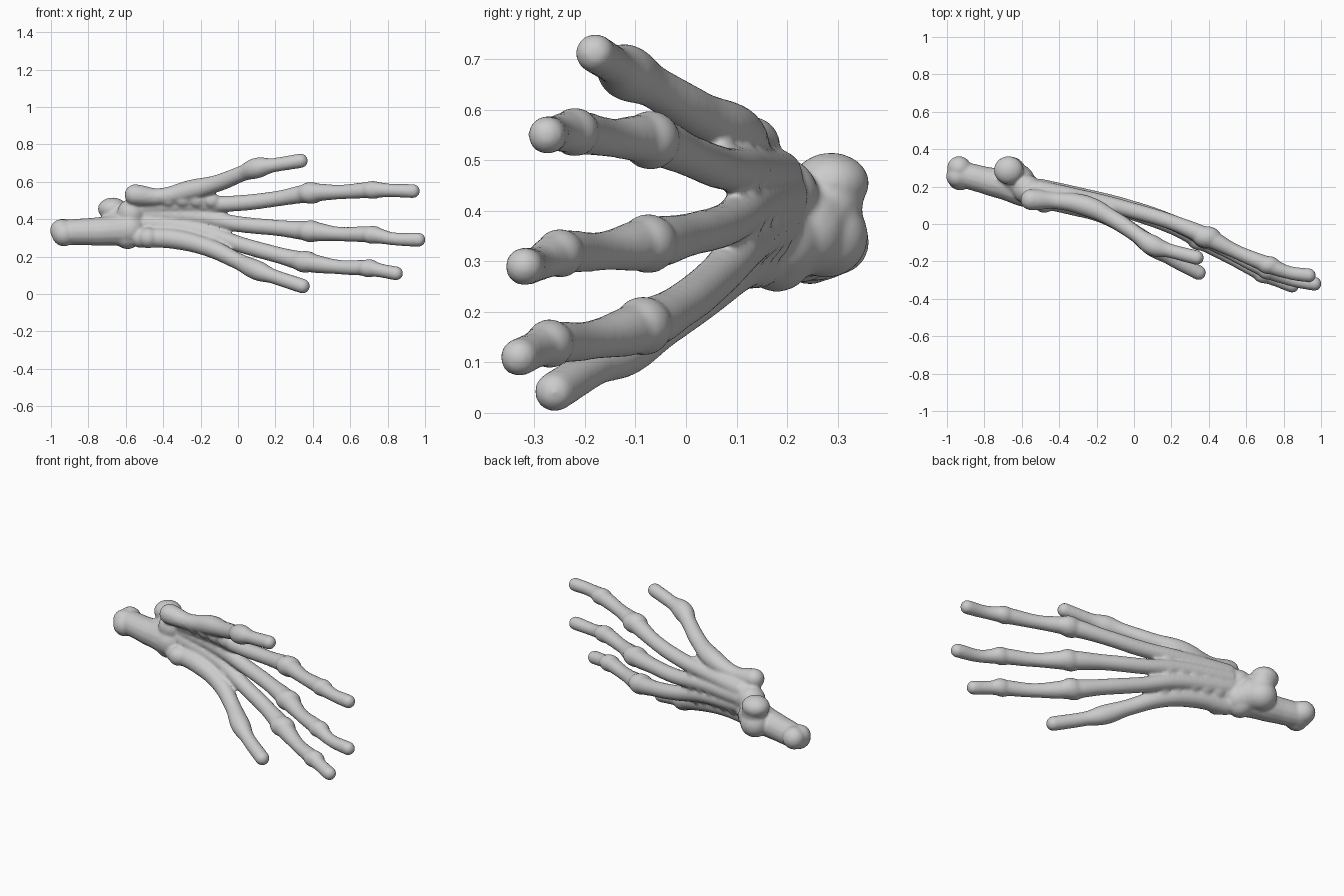
import bpy
import bmesh
from mathutils import Vector, Matrix

cube = bpy.data.objects.get("Cube")
if cube:
    bpy.data.objects.remove(cube, do_unlink=True)

bone = bpy.data.materials.new("bone_grey")
bone.use_nodes = True
colour = (0.6, 0.6, 0.6, 1)
bone.diffuse_color = colour
bone.node_tree.nodes["Principled BSDF"].inputs["Base Color"].default_value = colour

body = bmesh.new()


def add_ball(centre, radius, stretch=(1, 1, 1)):
    """Add one rounded lump to the body."""
    placement = Matrix.Translation(centre) @ Matrix.Diagonal((*stretch, 1))
    bmesh.ops.create_icosphere(body, subdivisions=3, radius=radius, matrix=placement)


def add_bone(points):
    """Sweep a round tube of changing radius along (x, y, z, radius) points."""
    curve = bpy.data.curves.new("bone_path", "CURVE")
    curve.dimensions = "3D"
    curve.bevel_depth = 1
    curve.bevel_resolution = 5
    curve.use_fill_caps = True
    spline = curve.splines.new("BEZIER")
    spline.bezier_points.add(len(points) - 1)
    spline.resolution_u = 10
    spline.radius_interpolation = "EASE"
    for knot, (x, y, z, radius) in zip(spline.bezier_points, points):
        knot.co = (x, y, z)
        knot.radius = radius
        knot.handle_left_type = knot.handle_right_type = "AUTO"
    path = bpy.data.objects.new("bone_path", curve)
    bpy.context.collection.objects.link(path)
    bpy.context.view_layer.update()
    evaluated = path.evaluated_get(bpy.context.evaluated_depsgraph_get())
    mesh = bpy.data.meshes.new_from_object(evaluated)
    body.from_mesh(mesh)
    bpy.data.objects.remove(path, do_unlink=True)
    bpy.data.curves.remove(curve)
    bpy.data.meshes.remove(mesh)
    # Rounded ends
    for x, y, z, radius in (points[0], points[-1]):
        add_ball((x, y, z), radius)


# Thumb, on the upper edge
thumb = [
    (-.55, .13, .53, .057), (-.42, .125, .52, .046), (-.25, .095, .555, .056),
    (-.1, .02, .595, .046), (.02, -.06, .643, .043), (.1, -.115, .673, .056),
    (.2, -.145, .69, .038), (.335, -.18, .712, .039),
]

# Three long fingers, each with two knuckles
index_finger = [
    (-.5, .18, .47, .052), (-.2, .12, .48, .046), (0, .07, .485, .043),
    (.2, .01, .508, .042), (.39, -.07, .54, .05), (.55, -.15, .545, .039),
    (.72, -.22, .556, .044), (.83, -.26, .553, .036), (.935, -.275, .55, .038),
]
middle_finger = [
    (-.5, .19, .43, .052), (-.2, .13, .41, .046), (0, .08, .374, .043),
    (.2, .01, .354, .043), (.39, -.075, .335, .053), (.55, -.17, .32, .039),
    (.72, -.25, .316, .044), (.83, -.295, .295, .035), (.965, -.32, .29, .038),
]
ring_finger = [
    (-.5, .18, .38, .052), (-.2, .12, .335, .046), (0, .06, .268, .043),
    (.2, -.01, .212, .044), (.36, -.085, .172, .052), (.55, -.195, .143, .039),
    (.7, -.27, .137, .043), (.78, -.305, .122, .037), (.845, -.33, .11, .038),
]

# Little finger, on the lower edge
little_finger = [
    (-.52, .14, .3, .054), (-.35, .105, .295, .054), (-.15, .045, .245, .049),
    (0, -.045, .175, .045), (.1, -.12, .127, .054), (.2, -.185, .09, .039),
    (.345, -.26, .042, .04),
]

# Forearm stump and the knob standing on the wrist
forearm = [
    (-.93, .27, .33, .068), (-.84, .245, .332, .072),
    (-.72, .215, .335, .078), (-.58, .18, .345, .09),
]
wrist_knob = [
    (-.62, .23, .36, .09), (-.66, .28, .42, .072), (-.665, .29, .45, .066),
]

for part in (thumb, index_finger, middle_finger, ring_finger,
             little_finger, forearm, wrist_knob):
    add_bone(part)

# Knuckle swellings on the long fingers, one large and one small each
for finger in (index_finger, middle_finger, ring_finger):
    for joint, radius in ((4, .059), (6, .049)):
        add_ball(finger[joint][:3], radius, (1.3, 1, 1))

# Forearm end, blunt and broad
add_ball((-.935, .298, .338), .065)
add_ball((-.945, .255, .34), .06)
add_ball((-.93, .245, .32), .066)

# Wrist lumps
add_ball((-.59, .18, .312), .073)
add_ball((-.66, .278, .35), .083)
add_ball((-.67, .287, .455), .076, (1.05, 1, .8))
add_ball((-.57, .185, .43), .078)
add_ball((-.48, .115, .3), .056)

# Lumpy palm bones, in a shallow cupped grid
columns, rows = 6, 5
for column in range(columns):
    for row in range(rows):
        along = column / (columns - 1)
        across = row / (rows - 1) - .5
        centre = Vector((-.52 + .38 * along,
                         .195 - .07 * along - .2 * across ** 2,
                         .41 - .02 * along + .22 * across))
        add_ball(centre, .053 - .012 * along, (1.1, .8, 1))

# Merge everything into one smooth skin
mesh = bpy.data.meshes.new("skeletal_hand")
body.to_mesh(mesh)
body.free()
mesh.materials.append(bone)
for face in mesh.polygons:
    face.material_index = 0
hand = bpy.data.objects.new("skeletal_hand", mesh)
bpy.context.collection.objects.link(hand)

skin = hand.modifiers.new("merge", "REMESH")
skin.mode = "VOXEL"
skin.voxel_size = .008
skin.use_smooth_shade = True
soften = hand.modifiers.new("soften", "SMOOTH")
soften.factor = .5
soften.iterations = 8
